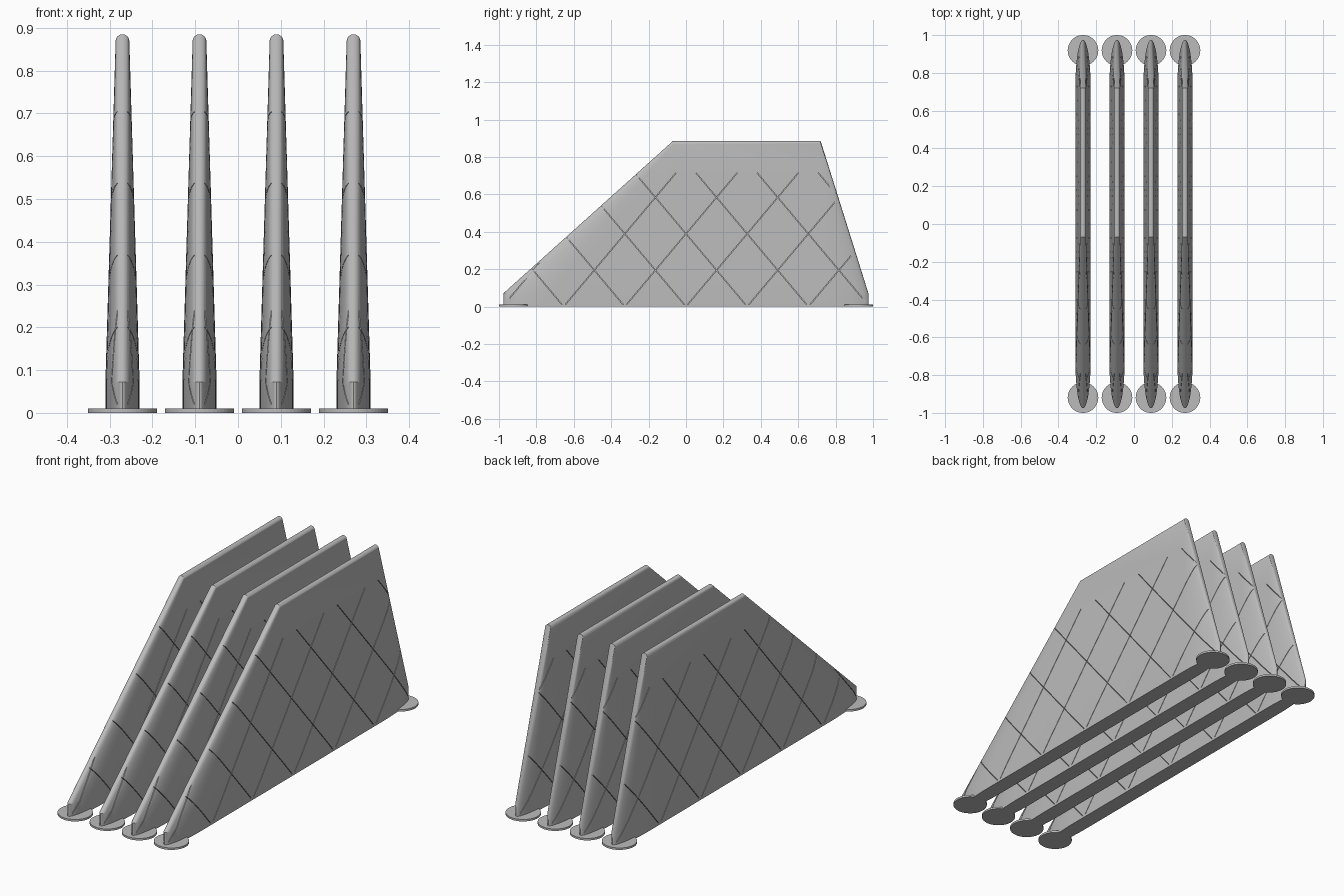
import bpy, bmesh, math

if "Cube" in bpy.data.objects:
    bpy.data.objects.remove(bpy.data.objects["Cube"])

grey = bpy.data.materials.new("light grey")
grey.diffuse_color = (0.5, 0.5, 0.5, 1)
grey.use_nodes = True
grey.node_tree.nodes["Principled BSDF"].inputs["Base Color"].default_value = grey.diffuse_color


def make_object(name, bm):
    bmesh.ops.recalc_face_normals(bm, faces=bm.faces)
    mesh = bpy.data.meshes.new(name)
    bm.to_mesh(mesh)
    bm.free()
    mesh.materials.append(grey)
    obj = bpy.data.objects.new(name, mesh)
    bpy.context.collection.objects.link(obj)
    return obj


def fin_body():
    """Hull of an elliptical-ended base and a thin rounded ridge."""
    bm = bmesh.new()
    n = 24
    for end in (-1, 1):
        for i in range(n + 1):
            a = math.pi * i / n
            x, y = 0.04 * math.cos(a), end * (0.735 + 0.24 * math.sin(a))
            for z in (0, 0.072):
                bm.verts.new((x, y, z))
    for y in (-0.07, 0.72):
        for i in range(17):
            a = math.pi * i / 16
            bm.verts.new((0.016 * math.cos(a), y, 0.869 + 0.016 * math.sin(a)))
    hull = bmesh.ops.convex_hull(bm, input=bm.verts)
    loose = {g for g in hull["geom_interior"] if isinstance(g, bmesh.types.BMVert)}
    bmesh.ops.delete(bm, geom=list(loose), context="VERTS")
    bmesh.ops.dissolve_limit(bm, angle_limit=0.002, verts=bm.verts, edges=bm.edges)
    return make_object("fin", bm)


def groove_cutter(lean):
    """Parallel slanted blades on both sides of the fin, leaving a thin web."""
    bm = bmesh.new()
    z0, z1, half = 0.012, 0.715, 0.002
    for k in range(-5, 6):
        for side in (-1, 1):
            rings = []
            for x in (0.012 * side, 0.06 * side):
                ring = []
                for z, dy in ((z0, -half), (z0, half), (z1, half), (z1, -half)):
                    y = 0.327 * k + lean * z / 1.19 + dy
                    ring.append(bm.verts.new((x, y, z)))
                rings.append(ring)
            a, b = rings
            bm.faces.new(a)
            bm.faces.new(b[::-1])
            for i in range(4):
                j = (i + 1) % 4
                bm.faces.new((a[j], a[i], b[i], b[j]))
    obj = make_object("groove_cutter", bm)
    obj.hide_render = True
    return obj


# Fin with a diamond lattice of grooves
fin = fin_body()
cutters = [groove_cutter(lean) for lean in (-1, 1)]
for cutter in cutters:
    mod = fin.modifiers.new("grooves", "BOOLEAN")
    mod.operation = "DIFFERENCE"
    mod.solver = "EXACT"
    mod.object = cutter
graph = bpy.context.evaluated_depsgraph_get()
fin_mesh = bpy.data.meshes.new_from_object(fin.evaluated_get(graph))
fin.modifiers.clear()
fin.data = fin_mesh
for cutter in cutters:
    bpy.data.objects.remove(cutter)
bpy.ops.object.select_all(action="DESELECT")
fin.select_set(True)
bpy.context.view_layer.objects.active = fin
bpy.ops.object.shade_smooth_by_angle(angle=math.radians(25))

# Round foot pad
bm = bmesh.new()
bmesh.ops.create_cone(bm, cap_ends=True, segments=48, radius1=0.081, radius2=0.081, depth=0.01)
bmesh.ops.translate(bm, verts=bm.verts, vec=(0, 0, 0.005))
pad = make_object("foot_pad", bm)

# Row of four fins, each with a pad at both ends
for i in range(4):
    x = -0.27 + 0.18 * i
    f = fin if i == 0 else fin.copy()
    f.location.x = x
    if i:
        bpy.context.collection.objects.link(f)
    for end in (-1, 1):
        p = pad if (i == 0 and end == -1) else pad.copy()
        p.location = (x, 0.919 * end, 0)
        if p is not pad:
            bpy.context.collection.objects.link(p)
